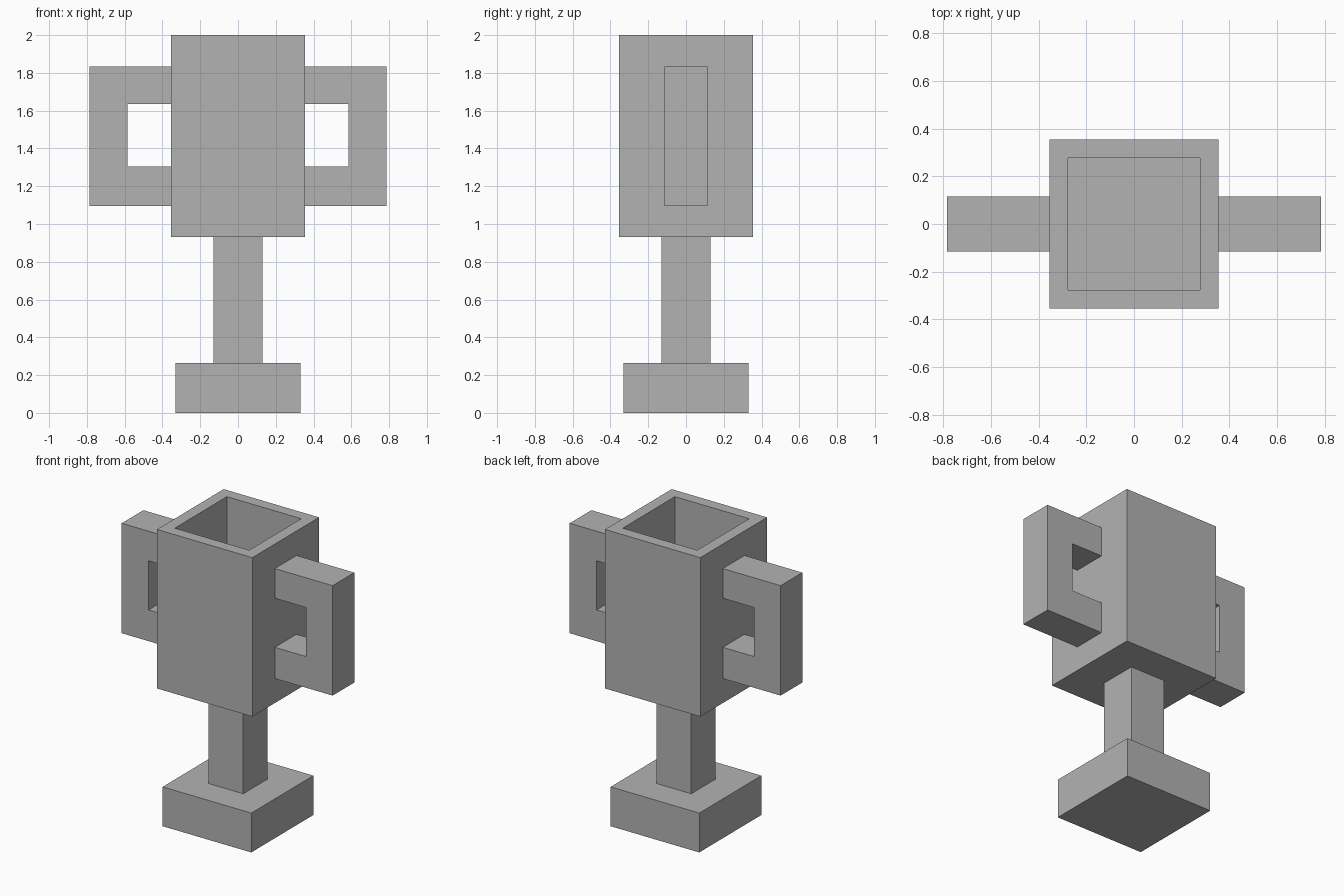
import bpy
import bmesh

cube = bpy.data.objects.get("Cube")
if cube:
    bpy.data.objects.remove(cube, do_unlink=True)

GREY = (0.45, 0.45, 0.45, 1)
grey = bpy.data.materials.new("plain grey")
grey.use_nodes = True
grey.diffuse_color = GREY
grey.node_tree.nodes["Principled BSDF"].inputs["Base Color"].default_value = GREY


def prism(name, outline, direction):
    """Extrude a flat outline along a direction into a closed solid."""
    bm = bmesh.new()
    face = bm.faces.new([bm.verts.new(p) for p in outline])
    extruded = bmesh.ops.extrude_face_region(bm, geom=[face], use_keep_orig=True)
    verts = [g for g in extruded["geom"] if isinstance(g, bmesh.types.BMVert)]
    bmesh.ops.translate(bm, verts=verts, vec=direction)
    bmesh.ops.recalc_face_normals(bm, faces=bm.faces[:])
    mesh = bpy.data.meshes.new(name)
    bm.to_mesh(mesh)
    bm.free()
    mesh.materials.append(grey)
    obj = bpy.data.objects.new(name, mesh)
    bpy.context.collection.objects.link(obj)
    return obj


def square_block(name, half, bottom, top):
    outline = [(-half, -half, bottom), (half, -half, bottom),
               (half, half, bottom), (-half, half, bottom)]
    return prism(name, outline, (0, 0, top - bottom))


# Base and stem
square_block("base", 0.33, 0, 0.265)
square_block("stem", 0.13, 0.265, 0.93)

# Cup with an open square cavity sunk into its top
cup = square_block("cup", 0.355, 0.93, 2)
bm = bmesh.new()
bm.from_mesh(cup.data)
top = max(bm.faces, key=lambda f: f.calc_center_median().z)
bmesh.ops.inset_region(bm, faces=[top], thickness=0.11)
walls = bmesh.ops.extrude_discrete_faces(bm, faces=[top])
bmesh.ops.translate(bm, verts=walls["faces"][0].verts[:], vec=(0, 0, -0.96))
bm.to_mesh(cup.data)
bm.free()

# Square C-shaped handles, mirrored to both sides
wall, inner, outer = 0.355, 0.585, 0.785
low, hole_low, hole_high, high = 1.095, 1.305, 1.635, 1.835
profile = [(wall, low), (outer, low), (outer, high), (wall, high),
           (wall, hole_high), (inner, hole_high), (inner, hole_low), (wall, hole_low)]
handles = prism("handles", [(x, -0.115, z) for x, z in profile], (0, 0.23, 0))
handles.modifiers.new("both sides", "MIRROR")
